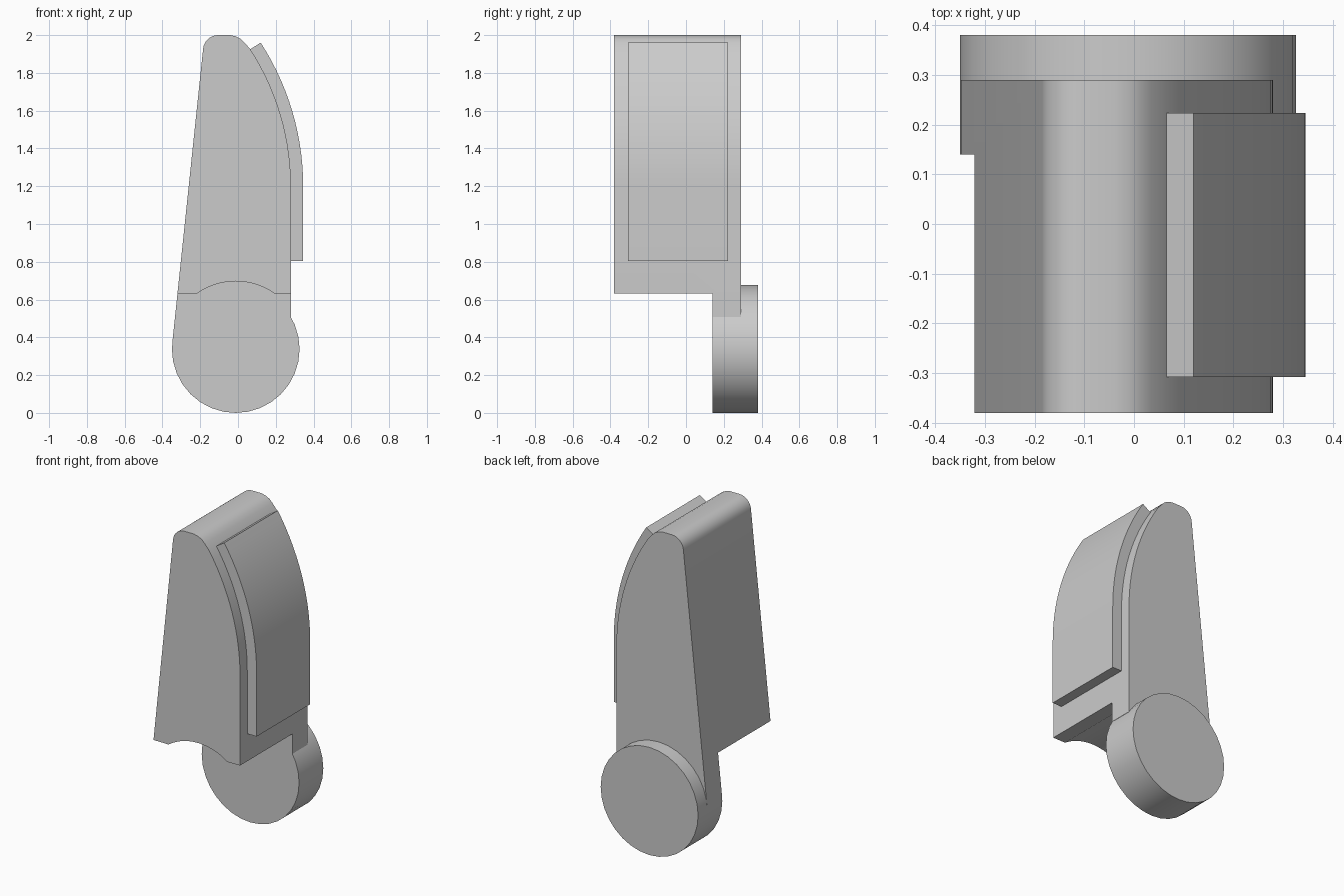
import bpy
import bmesh
from math import sin, cos, radians, asin, pi

cube = bpy.data.objects.get("Cube")
if cube:
    bpy.data.objects.remove(cube, do_unlink=True)

grey = bpy.data.materials.new("plain grey")
grey.use_nodes = True
colour = (0.6, 0.6, 0.6, 1)
grey.diffuse_color = colour
grey.node_tree.nodes["Principled BSDF"].inputs["Base Color"].default_value = colour


def arc(cx, cz, r, start, end, steps):
    """Points on an arc in the x-z plane, angles in degrees."""
    angles = [radians(start + (end - start) * i / steps) for i in range(steps + 1)]
    return [(cx + r * cos(a), cz + r * sin(a)) for a in angles]


def extrude_profile(name, points, front, back):
    """Solid made from an x-z outline running from y = front to y = back."""
    bm = bmesh.new()
    face = bm.faces.new([bm.verts.new((x, front, z)) for x, z in points])
    made = bmesh.ops.extrude_face_region(bm, geom=[face])["geom"]
    moved = [v for v in made if isinstance(v, bmesh.types.BMVert)]
    bmesh.ops.translate(bm, verts=moved, vec=(0, back - front, 0))
    bmesh.ops.recalc_face_normals(bm, faces=bm.faces)
    mesh = bpy.data.meshes.new(name)
    bm.to_mesh(mesh)
    bm.free()
    mesh.materials.append(grey)
    obj = bpy.data.objects.new(name, mesh)
    bpy.context.collection.objects.link(obj)
    return obj


def activate(obj):
    bpy.ops.object.select_all(action="DESELECT")
    obj.select_set(True)
    bpy.context.view_layer.objects.active = obj


# Shared curve of the body side and the raised panel
curve_x, curve_z, body_r, panel_r = -1.051, 1.2, 1.331, 1.396
hub_x, hub_z, hub_r = -0.012, 0.338, 0.338
tip = 33

# Body with a rounded top and a tongue reaching down into the hub
outline = [(hub_x, hub_z), (0.28, 0.508)]
outline += arc(curve_x, curve_z, body_r, 0, tip, 14)
outline += [(0.035, 1.96), (0.015, 1.98), (-0.01, 1.993), (-0.04, 2.0)]
outline += arc(-0.105, 1.92, 0.08, 90, 174, 8)
outline += [(-0.348, 0.37)]
body = extrude_profile("body", outline, -0.38, 0.29)

# Clearance under the front of the body, arched around the hub
half = 180 / pi * asin(0.295 / 0.36)
notch = [(-0.6, -0.1), (0.6, -0.1), (0.6, 0.635)]
notch += arc(hub_x, 0.34, 0.357, half, 180 - half, 12)
notch += [(-0.6, 0.635)]
cutter = extrude_profile("clearance_cutter", notch, -0.6, 0.14)
cutter.hide_render = True
cut = body.modifiers.new("clearance", "BOOLEAN")
cut.operation = "DIFFERENCE"
cut.solver = "EXACT"
cut.object = cutter
activate(body)
bpy.ops.object.modifier_apply(modifier=cut.name)
bpy.data.objects.remove(cutter, do_unlink=True)

# Round hub at the back
hub = extrude_profile("hub_disc", arc(hub_x, hub_z, hub_r, 0, 360, 32)[:-1], 0.14, 0.38)

# Raised curved panel, sunk slightly into the body
panel_outline = [(0.27, 0.805), (0.345, 0.805)]
panel_outline += arc(curve_x, curve_z, panel_r, 0, tip, 14)
panel_outline += arc(curve_x, curve_z, body_r - 0.01, tip, 0, 14)
panel = extrude_profile("side_panel", panel_outline, -0.308, 0.223)

for part in (body, hub, panel):
    activate(part)
    bpy.ops.object.shade_smooth_by_angle(angle=radians(25))
